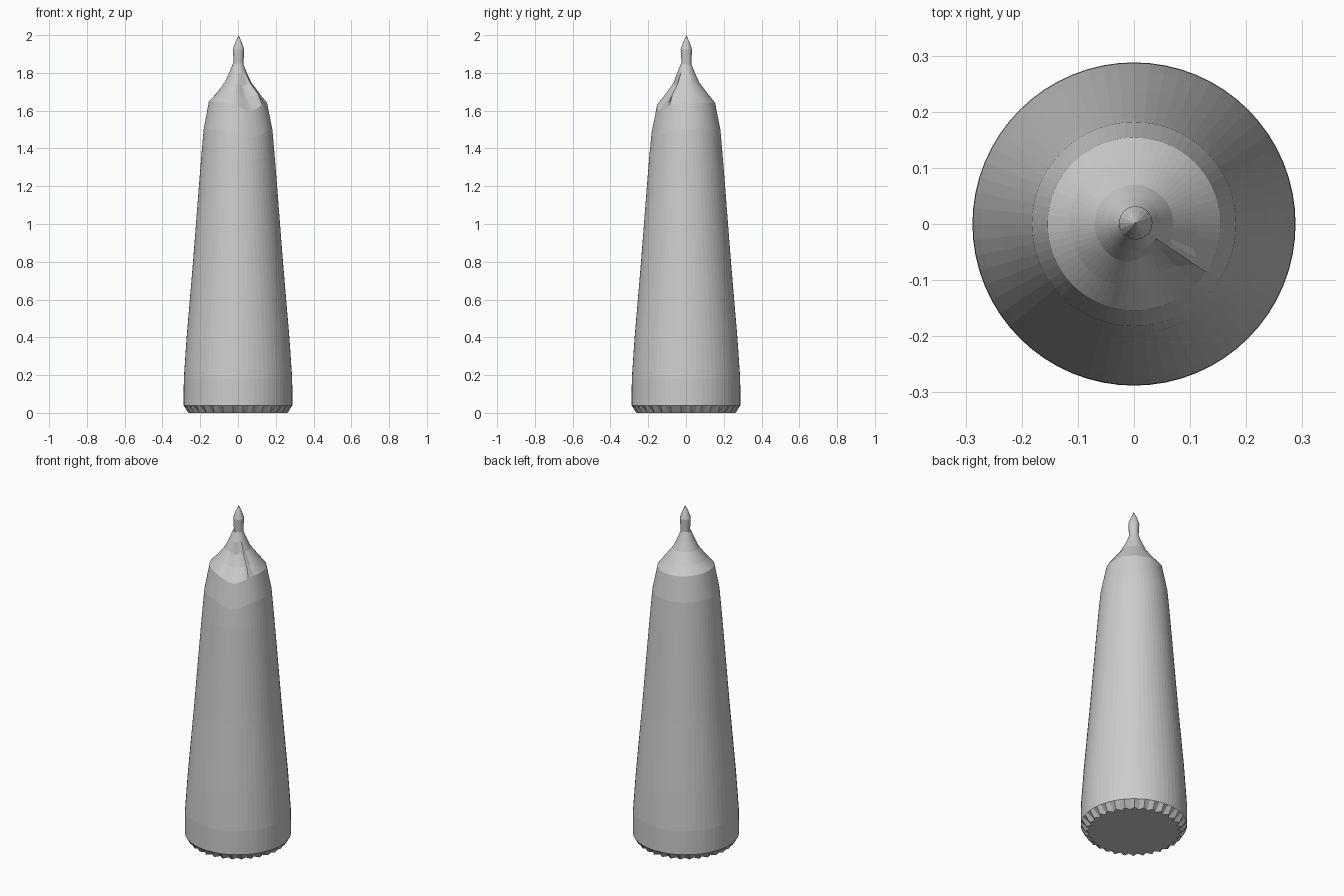
import bpy, bmesh, math

if "Cube" in bpy.data.objects:
    bpy.data.objects.remove(bpy.data.objects["Cube"])

grey = bpy.data.materials.new("plain grey")
grey.diffuse_color = (0.6, 0.6, 0.6, 1)
grey.use_nodes = True
grey.node_tree.nodes["Principled BSDF"].inputs["Base Color"].default_value = grey.diffuse_color


def lathe(name, profile, sides, warp=None, tip=None, centre=(0, 0)):
    """Stack rings of (radius, height); warp adjusts each ring by angle."""
    bm = bmesh.new()
    rings = []
    for k, (r, z) in enumerate(profile):
        ring = []
        for i in range(sides):
            a = 2 * math.pi * i / sides
            rr, zz = warp(k, i, a, r, z) if warp else (r, z)
            ring.append(bm.verts.new((centre[0] + rr * math.cos(a),
                                      centre[1] + rr * math.sin(a), zz)))
        rings.append(ring)
    for lo, hi in zip(rings, rings[1:]):
        for i in range(sides):
            j = (i + 1) % sides
            bm.faces.new((lo[i], lo[j], hi[j], hi[i]))
    bm.faces.new(rings[0][::-1])
    if tip:
        top = bm.verts.new(tip)
        for i in range(sides):
            bm.faces.new((rings[-1][i], rings[-1][(i + 1) % sides], top))
    else:
        bm.faces.new(rings[-1])
    bmesh.ops.recalc_face_normals(bm, faces=bm.faces)
    me = bpy.data.meshes.new(name)
    bm.to_mesh(me)
    bm.free()
    me.materials.append(grey)
    ob = bpy.data.objects.new(name, me)
    bpy.context.collection.objects.link(ob)
    return ob


def bump(a, centre, width):
    d = math.degrees(a) - centre
    d = (d + 180) % 360 - 180
    return math.exp(-(d / width) ** 2)


def melt(k, i, a, r, z):
    # scalloped lower rim
    if k == 0:
        return r + (0.012 if i % 2 else -0.012), z
    # molten hollow at the front right, with a narrow drip ridge beside it
    if z > 1.45:
        hollow = bump(a, -65, 28)
        ridge = bump(a, -33, 7)
        if z < 1.55:
            return r, z - 0.04 * hollow
        if z < 1.68:
            return r, z - 0.04 * hollow + 0.01 * bump(a, 180, 60)
        if z < 1.8:
            return r * (1 - 0.15 * hollow + 0.18 * ridge), z - 0.02 * hollow
    return r, z


# tapered wax body
lathe("candle_body", [
    (0.252, 0.0), (0.288, 0.04), (0.287, 0.18), (0.272, 0.4), (0.238, 0.8),
    (0.207, 1.2), (0.195, 1.35), (0.182, 1.5), (0.154, 1.64),
    (0.115, 1.69), (0.07, 1.75), (0.047, 1.80), (0.027, 1.85)], 64, melt)

# pointed wick
lathe("wick", [(0.024, 1.8), (0.026, 1.85), (0.03, 1.925), (0.018, 1.96)],
      16, tip=(0.003, 0.002, 2.0), centre=(0.003, 0.002))
